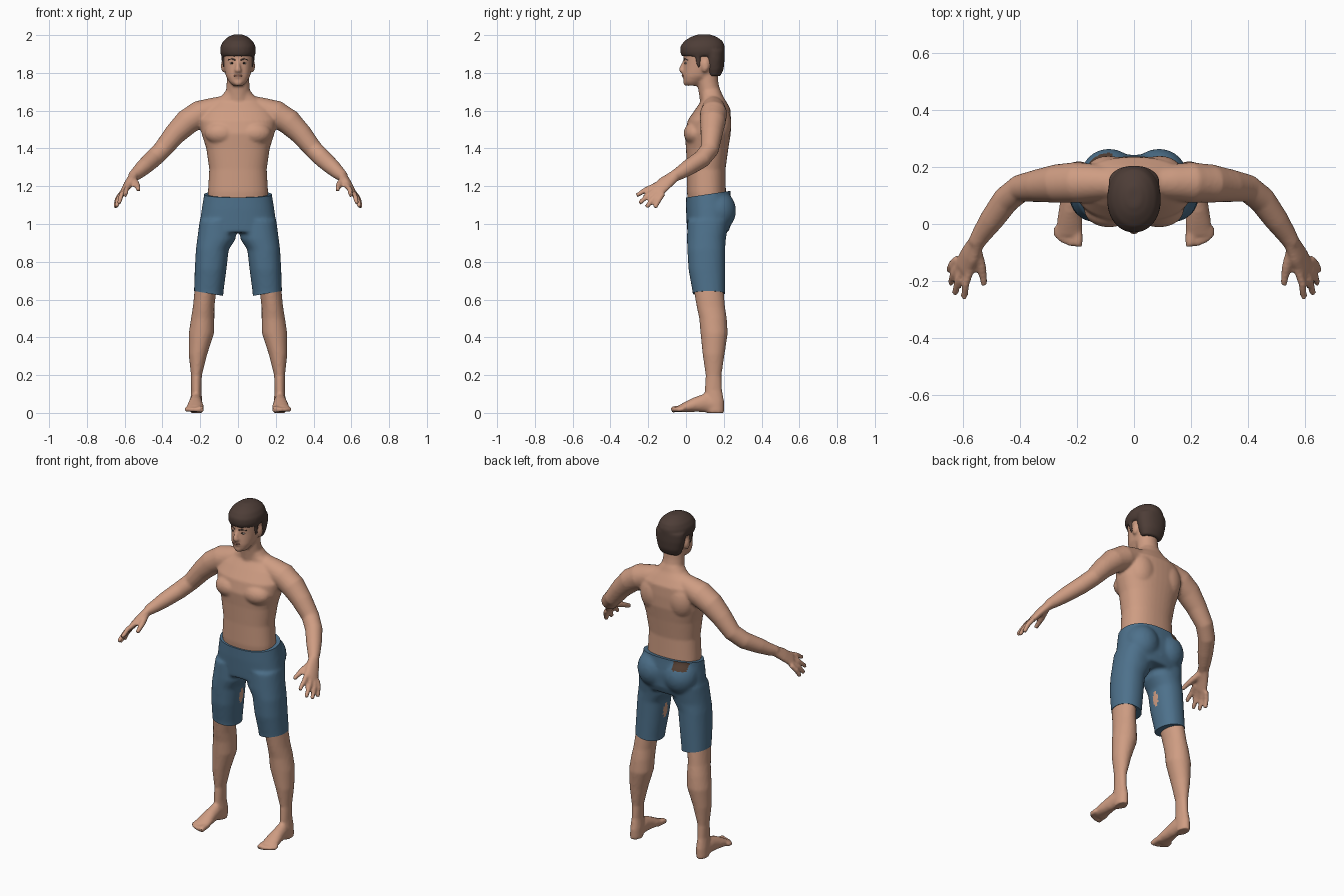
import bpy, bmesh
from math import sin, cos, pi, copysign
from mathutils import Vector, Matrix

default = bpy.data.objects.get("Cube")
if default:
    bpy.data.objects.remove(default, do_unlink=True)

Z_AXIS = Vector((0, 0, 1))
SIDES = (1, -1)


def material(name, colour):
    mat = bpy.data.materials.new(name)
    mat.use_nodes = True
    rgba = (*colour, 1)
    mat.diffuse_color = rgba
    shader = next(n for n in mat.node_tree.nodes if n.type == 'BSDF_PRINCIPLED')
    shader.inputs["Base Color"].default_value = rgba
    shader.inputs["Roughness"].default_value = 0.7
    return mat


skin = material("skin", (.62, .335, .225))
cloth = material("blue cloth", (.075, .165, .26))
brown_hair = material("dark brown hair", (.075, .047, .038))
leather = material("brown leather", (.085, .048, .032))
lip_tone = material("lip", (.4, .18, .125))
eye_white = material("eye white", (.55, .48, .43))
eye_dark = material("eye dark", (.03, .02, .015))


def loft(bm, rows, side=1, across=(1, 0, 0), axis=None, power=2, n=24):
    """Skin a closed tube through rows of (x, y, z, half width, half depth)."""
    centres = [Vector((r[0] * side, r[1], r[2])) for r in rows]
    across = Vector((across[0] * side, across[1], across[2]))
    rings = []
    for i, row in enumerate(rows):
        before, after = centres[max(i - 1, 0)], centres[min(i + 1, len(rows) - 1)]
        t = axis or (after - before).normalized()
        u = (across - across.dot(t) * t).normalized()
        v = t.cross(u)
        ring = []
        for k in range(n):
            c, s = cos(2 * pi * k / n), sin(2 * pi * k / n)
            c = copysign(abs(c) ** (2 / power), c)
            s = copysign(abs(s) ** (2 / power), s)
            ring.append(bm.verts.new(centres[i] + u * c * row[3] + v * s * row[4]))
        rings.append(ring)
    for low, high in zip(rings, rings[1:]):
        for k in range(n):
            j = (k + 1) % n
            bm.faces.new((low[k], low[j], high[j], high[k]))
    bm.faces.new(rings[0])
    bm.faces.new(rings[-1])


def stack(bm, rows, power=2.3):
    """Loft centred level rings given as (z, y, half width, half depth)."""
    loft(bm, [(0, y, z, hx, hy) for z, y, hx, hy in rows], axis=Z_AXIS, power=power, n=40)


def blob(bm, place, size):
    bmesh.ops.create_uvsphere(bm, u_segments=24, v_segments=14, radius=1,
                              matrix=Matrix.LocRotScale(Vector(place), None, Vector(size)))


def finish(name, bm, mats, voxel=None, smooth=4):
    """Make an object; with a voxel size, fuse its volumes into one skin."""
    bmesh.ops.recalc_face_normals(bm, faces=bm.faces)
    for f in bm.faces:
        f.smooth = True
    mesh = bpy.data.meshes.new(name)
    bm.to_mesh(mesh)
    bm.free()
    ob = bpy.data.objects.new(name, mesh)
    bpy.context.collection.objects.link(ob)
    if voxel:
        fuse = ob.modifiers.new("fuse", 'REMESH')
        fuse.mode = 'VOXEL'
        fuse.voxel_size = voxel
        fuse.use_smooth_shade = True
        relax = ob.modifiers.new("relax", 'SMOOTH')
        relax.factor = 0.5
        relax.iterations = smooth
        bpy.context.view_layer.update()
        graph = bpy.context.evaluated_depsgraph_get()
        ob.data = bpy.data.meshes.new_from_object(ob.evaluated_get(graph))
        ob.modifiers.clear()
    ob.data.name = name
    ob.data.materials.clear()
    for mat in mats:
        ob.data.materials.append(mat)
    return ob


# Body: torso, neck and head
bm = bmesh.new()
stack(bm, [(1, .115, .15, .09), (1.08, .115, .158, .1), (1.17, .108, .159, .103),
           (1.29, .107, .152, .102), (1.4, .112, .168, .112), (1.48, .115, .193, .122),
           (1.55, .124, .205, .114), (1.61, .143, .18, .092), (1.65, .146, .13, .066),
           (1.68, .136, .085, .058), (1.71, .128, .062, .054)])
stack(bm, [(1.6, .14, .07, .06), (1.68, .128, .064, .058), (1.75, .115, .06, .056),
           (1.82, .11, .058, .056)], power=2)
stack(bm, [(1.732, .035, .028, .034), (1.75, .038, .045, .049), (1.78, .06, .063, .074),
           (1.81, .078, .071, .091), (1.85, .09, .077, .1), (1.9, .092, .08, .106),
           (1.95, .095, .07, .09), (1.98, .095, .04, .05)])
loft(bm, [(0, -.004, 1.865, .009, .01), (0, -.018, 1.835, .011, .014),
          (0, -.026, 1.815, .019, .014), (0, -.01, 1.8, .016, .01)])
blob(bm, (0, 0, 1.784), (.028, .022, .016))
blob(bm, (0, .004, 1.748), (.024, .02, .018))

hand_across = (.5, .6, -.6)
finger_ends = [  # base, then tip
    ((.575, -.16, 1.205), (.597, -.262, 1.15)),
    ((.593, -.15, 1.187), (.63, -.247, 1.11)),
    ((.608, -.137, 1.172), (.645, -.21, 1.088)),
    ((.62, -.122, 1.16), (.65, -.165, 1.085)),
]
toes = [(.198, -.078, .018), (.221, -.077, .013), (.24, -.069, .013),
        (.257, -.058, .013), (.27, -.045, .013)]  # x, tip y, radius

for s in SIDES:
    # Chest, shoulder blade and ear masses
    blob(bm, (.088 * s, .05, 1.48), (.088, .062, .062))
    blob(bm, (.09 * s, .172, 1.53), (.085, .068, .11))
    blob(bm, (.079 * s, .102, 1.837), (.011, .021, .035))
    # Arm from collar to wrist
    loft(bm, [(x, y, z, r, r) for x, y, z, r in [
        (.07, .145, 1.625, .055), (.13, .146, 1.605, .064), (.2, .146, 1.583, .072),
        (.27, .142, 1.54, .068), (.335, .135, 1.475, .058), (.4, .125, 1.395, .049),
        (.45, .085, 1.345, .048), (.5, .015, 1.3, .043), (.535, -.035, 1.268, .035),
        (.557, -.07, 1.25, .029)]], s, hand_across)
    # Palm, fingers and thumb
    loft(bm, [(.55, -.058, 1.256, .031, .026), (.578, -.11, 1.217, .042, .022),
              (.603, -.155, 1.176, .044, .017)], s, hand_across)
    for base, tip in finger_ends:
        a, b = Vector(base), Vector(tip)
        mid = a.lerp(b, .5) + Vector((.006, 0, .005))
        loft(bm, [(*a, .015, .015), (*mid, .0145, .0145), (*b, .012, .012)], s, hand_across, n=12)
    loft(bm, [(.556, -.085, 1.238, .02, .02), (.536, -.15, 1.21, .017, .017),
              (.526, -.215, 1.18, .012, .012)], s, hand_across, n=12)
    # Leg down to the heel
    loft(bm, [(x, y, z, hx, hy) for z, x, y, hx, hy in [
        (1.02, .1, .12, .08, .09), (.8, .145, .112, .068, .083), (.65, .172, .12, .058, .079),
        (.56, .182, .132, .057, .075), (.5, .187, .143, .062, .073), (.42, .194, .149, .067, .072),
        (.31, .212, .146, .049, .058), (.2, .22, .146, .029, .042), (.12, .221, .145, .027, .046),
        (.06, .221, .152, .032, .05), (0, .222, .155, .032, .046)]], s, axis=Z_AXIS)
    # Foot and toes
    loft(bm, [(.222, .17, .04, .03, .038), (.223, .1, .053, .034, .05), (.225, .05, .044, .039, .039),
              (.226, .01, .033, .045, .03), (.228, -.035, .021, .047, .019)], s)
    for x, tip, r in toes:
        loft(bm, [(x, -.01, .022, r, r), (x, tip + .02, .02, r, r), (x, tip, .015, r, r * .9)], s, n=12)
finish("body", bm, [skin], voxel=.008)

# Knee length shorts
bm = bmesh.new()
stack(bm, [(1.22, .118, .172, .115), (1.16, .118, .179, .118), (1.08, .122, .192, .122),
           (1, .122, .203, .118), (.955, .115, .2, .108)])
for s in SIDES:
    blob(bm, (.088 * s, .168, 1.07), (.1, .097, .11))
    loft(bm, [(x, y, z, hx, hy) for z, x, y, hx, hy in [
        (1.02, .105, .118, .098, .11), (.92, .114, .108, .102, .103), (.865, .136, .107, .087, .1),
        (.76, .145, .11, .084, .097), (.64, .155, .121, .078, .086), (.54, .158, .123, .076, .084)]],
        s, axis=Z_AXIS, power=2.2, n=32)
shorts = finish("shorts", bm, [cloth, skin, leather], voxel=.01, smooth=6)

# Trim the waist and hems, then close the cut ends
bm = bmesh.new()
bm.from_mesh(shorts.data)


def trim(place, normal, above):
    bmesh.ops.bisect_plane(bm, geom=bm.verts[:] + bm.edges[:] + bm.faces[:], plane_co=place,
                           plane_no=normal, clear_outer=above, clear_inner=not above)


trim((0, 0, 1.14), (0, -.15, 1), True)
for s in SIDES:
    trim((.08 * s, 0, .62), (-.165 * s, 0, 1), False)
for f in bm.faces:
    f.smooth = True
    f.material_index = 0
    f.normal_update()
    p = f.calc_center_median()
    # Worn spot on each inner thigh
    if p.x * f.normal.x < 0 and abs(p.x) < .1 and ((p.y - .115) / .02) ** 2 + ((p.z - .8) / .042) ** 2 < 1:
        f.material_index = 1
    # Patch at the back of the waistband
    if -.155 < p.x < -.075 and p.y > .15 and p.z > 1.125:
        f.material_index = 2
caps = bmesh.ops.holes_fill(bm, edges=[e for e in bm.edges if e.is_boundary], sides=0)["faces"]
for f in caps:
    f.smooth = False
    f.material_index = 0
bm.to_mesh(shorts.data)
bm.free()

# Hair: crown, nape and sideburns
bm = bmesh.new()
stack(bm, [(1.888, .087, .088, .11), (1.91, .087, .095, .117), (1.94, .088, .093, .118),
           (1.97, .092, .077, .1), (1.99, .095, .053, .07), (2.003, .095, .025, .035)], power=2.1)
stack(bm, [(1.783, .148, .062, .034), (1.82, .148, .077, .051), (1.87, .148, .088, .056),
           (1.92, .145, .09, .06)], power=2.1)
for s in SIDES:
    loft(bm, [(.075, .062, 1.9, .017, .014), (.074, .066, 1.86, .014, .011),
              (.07, .07, 1.825, .01, .009)], s, (0, 1, 0), n=12)
finish("hair", bm, [brown_hair], voxel=.008)

# Face details
brows, eyes, pupils, lips = (bmesh.new() for _ in range(4))
for s in SIDES:
    loft(brows, [(.013, -.009, 1.868, .004, .004), (.03, -.004, 1.875, .005, .005),
                 (.052, .011, 1.869, .003, .003)], s, (0, 1, 0), n=10)
    blob(eyes, (.031 * s, .002, 1.851), (.014, .009, .006))
    blob(pupils, (.031 * s, -.004, 1.852), (.006, .005, .005))
blob(lips, (0, -.015, 1.785), (.024, .008, .006))
finish("eyebrows", brows, [brown_hair])
finish("eyes", eyes, [eye_white])
finish("pupils", pupils, [eye_dark])
finish("lips", lips, [lip_tone])
